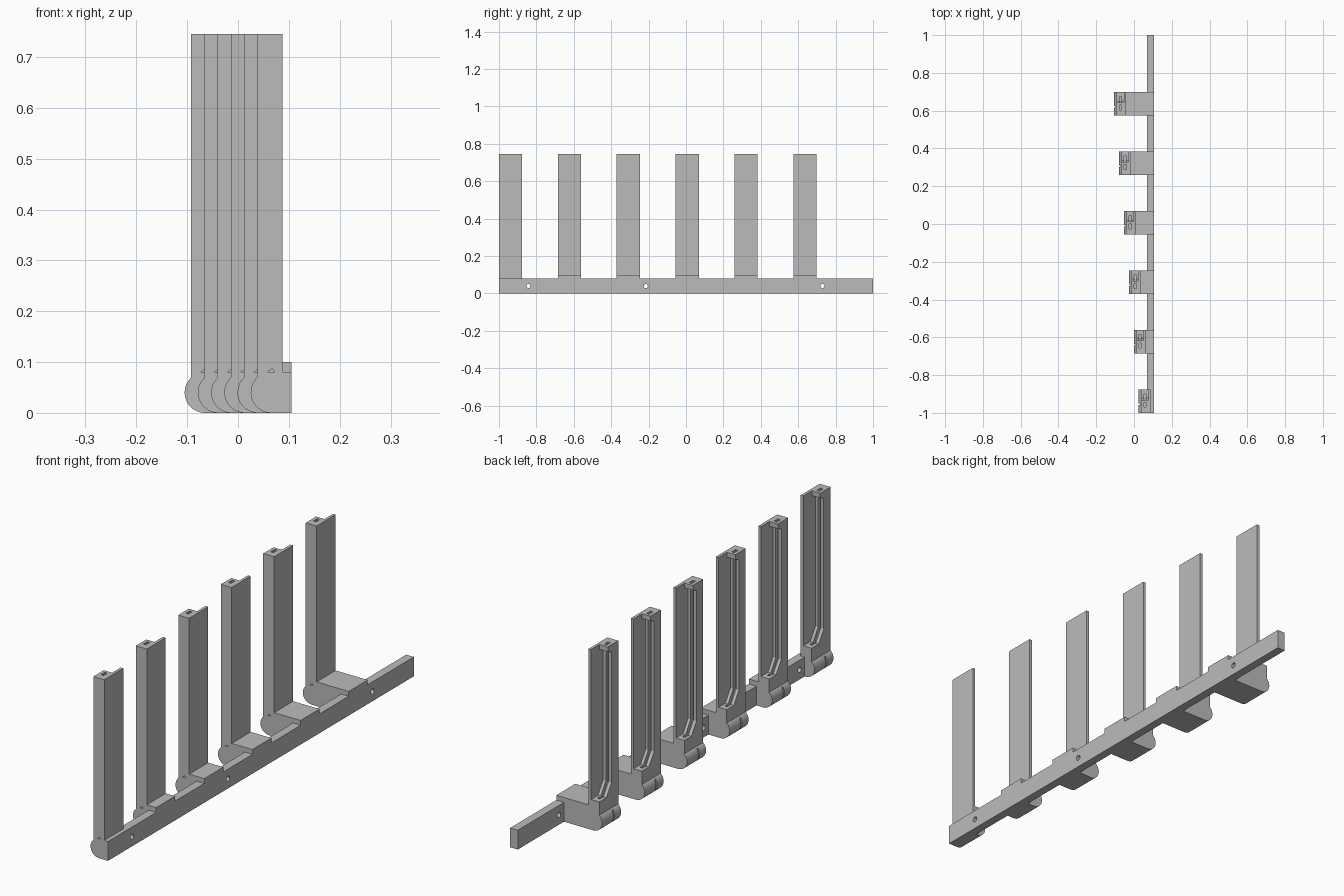
import bpy, bmesh, math
from mathutils import Vector

if "Cube" in bpy.data.objects:
    bpy.data.objects.remove(bpy.data.objects["Cube"])

grey = bpy.data.materials.new("plain grey")
grey.diffuse_color = (0.5, 0.5, 0.5, 1)
grey.use_nodes = True
grey.node_tree.nodes["Principled BSDF"].inputs["Base Color"].default_value = grey.diffuse_color


def prism(name, pts, axis, a, b):
    """Extrude a 2D profile along x (pts are y,z) or y (pts are x,z)."""
    def place(p, t):
        return (t, p[0], p[1]) if axis == "x" else (p[0], t, p[1])
    bm = bmesh.new()
    lo = [bm.verts.new(place(p, a)) for p in pts]
    hi = [bm.verts.new(place(p, b)) for p in pts]
    n = len(pts)
    bm.faces.new(lo)
    bm.faces.new(hi)
    for k in range(n):
        bm.faces.new((lo[k], lo[(k + 1) % n], hi[(k + 1) % n], hi[k]))
    bmesh.ops.recalc_face_normals(bm, faces=bm.faces[:])
    me = bpy.data.meshes.new(name)
    bm.to_mesh(me)
    bm.free()
    me.materials.append(grey)
    ob = bpy.data.objects.new(name, me)
    bpy.context.scene.collection.objects.link(ob)
    return ob


def rect(u0, u1, v0, v1):
    return [(u0, v0), (u1, v0), (u1, v1), (u0, v1)]


def cut(ob, cutter, op="DIFFERENCE"):
    """Apply a boolean and remove the helper."""
    m = ob.modifiers.new("cut", "BOOLEAN")
    m.operation, m.object, m.solver = op, cutter, "EXACT"
    dg = bpy.context.evaluated_depsgraph_get()
    me = bpy.data.meshes.new_from_object(ob.evaluated_get(dg))
    ob.modifiers.clear()
    ob.data = me
    bpy.data.objects.remove(cutter)


# Long rail with three screw holes
rail = prism("rail", rect(-1, 1, 0, 0.08), "x", 0.07, 0.105)
for hy in (-0.843, -0.215, 0.73):
    ring = [(hy + 0.011 * math.cos(t * math.pi / 10), 0.04 + 0.011 * math.sin(t * math.pi / 10))
            for t in range(20)]
    cut(rail, prism("hole_cutter", ring, "x", 0.0, 0.2))

W, R, TOP = 0.124, 0.04, 0.745
for i in range(6):
    y0 = -1 + 0.3148 * i
    tip = 0.025 - 0.026 * i          # rounded end of the arm
    lo = tip + 0.013                 # free side of the upright
    back = lo + 0.05

    # Arm with a rounded end; all but the first lap over the rail
    arc = [(tip + R + R * math.cos(a), R + R * math.sin(a))
           for a in (-math.pi / 2 - math.pi * k / 20 for k in range(21))]
    prof = [(0.07, 0)] + arc
    if i:
        prof += [(back, 0.08), (back, 0.1), (0.105, 0.1), (0.105, 0.08), (0.07, 0.08)]
    else:
        prof += [(0.07, 0.08)]
    arm = prism(f"arm_{i + 1}", prof, "y", y0, y0 + W)
    cut(arm, prism("end_groove_cutter", rect(tip - 0.02, tip + 0.008, -0.02, 0.068),
                   "y", y0 + 0.042, y0 + 0.050))

    # Upright: side wall with top hook, chamfer and full width foot
    wall = [(0, 0.07), (W, 0.07), (W, 0.125), (0.078, 0.125), (0.045, 0.175),
            (0.045, 0.715), (0.068, 0.725), (0.068, TOP), (0, TOP)]
    up = prism(f"upright_{i + 1}", [(y0 + p, z) for p, z in wall], "x", lo, lo + 0.04)
    # Cable groove running along the wall and out through the top
    groove = [(0.062, 0.105), (0.062, 0.12), (0.03, 0.17), (0.03, 0.8), (0.055, 0.8),
              (0.055, 0.19), (0.1, 0.135), (0.1, 0.105)]
    cut(up, prism("groove_cutter", [(y0 + p, z) for p, z in groove], "x", lo + 0.014, lo + 0.026))
    # Small triangular opening at the foot
    cut(up, prism("notch_cutter", [(lo + 0.018, 0.08), (lo + 0.034, 0.08), (lo + 0.03, 0.087)],
                  "y", y0 - 0.01, y0 + 0.05))
    # Thin back plate
    cut(up, prism("plate", rect(y0, y0 + W, 0.07, TOP), "x", lo + 0.038, back), "UNION")
